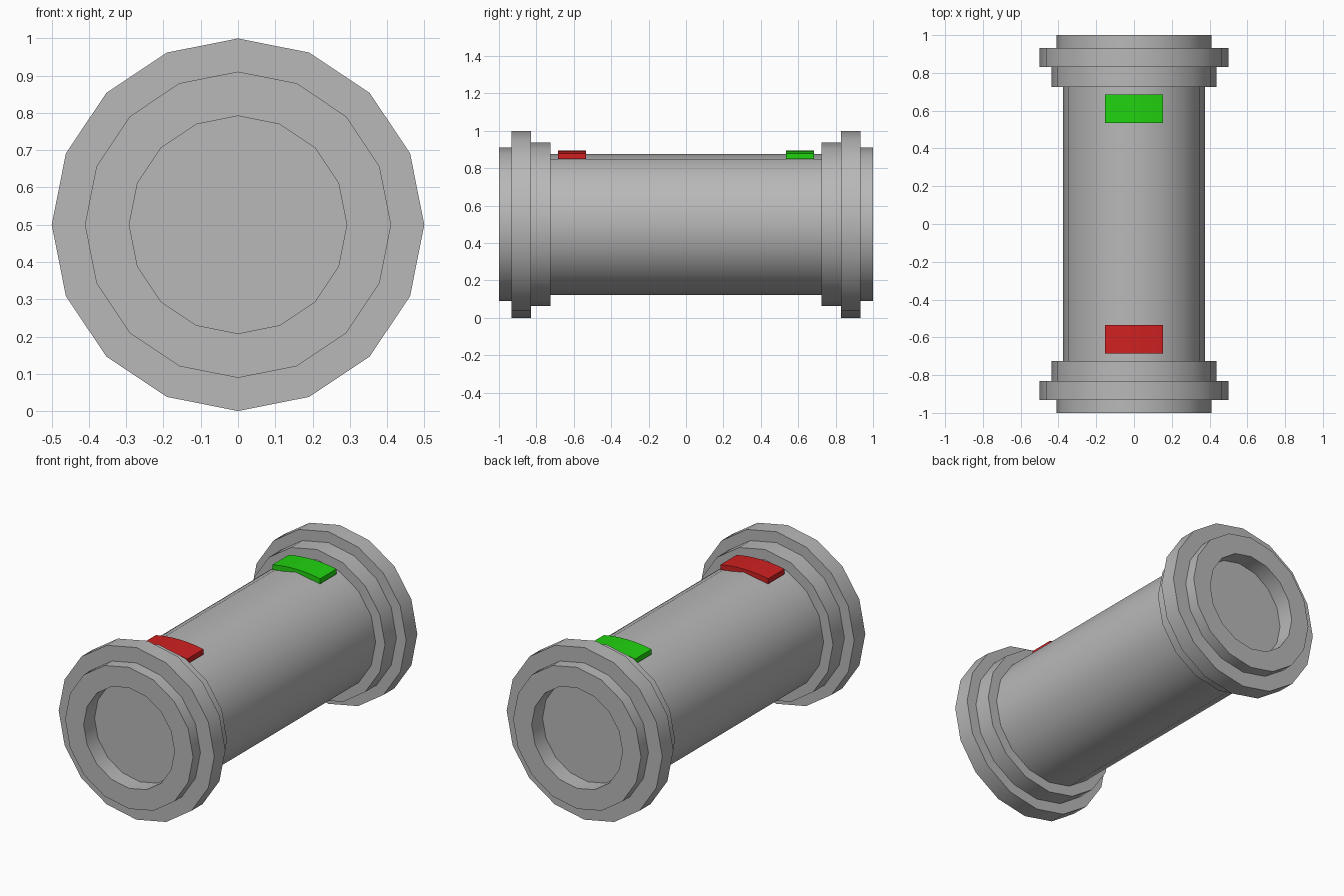
import bpy
import bmesh
from math import sin, cos, pi, radians, sqrt

cube = bpy.data.objects.get("Cube")
if cube:
    bpy.data.objects.remove(cube)

SIDES = 16
CENTRE_Z = 0.5


def material(name, rgb):
    mat = bpy.data.materials.new(name)
    mat.use_nodes = True
    mat.diffuse_color = (*rgb, 1)
    mat.node_tree.nodes["Principled BSDF"].inputs["Base Color"].default_value = (*rgb, 1)
    return mat


grey = material("grey metal", (0.48, 0.48, 0.48))
red = material("red label", (0.63, 0.015, 0.015))
green = material("green label", (0.015, 0.65, 0.005))


def finish(bm, name, mat):
    bmesh.ops.recalc_face_normals(bm, faces=bm.faces)
    mesh = bpy.data.meshes.new(name)
    bm.to_mesh(mesh)
    bm.free()
    mesh.materials.append(mat)
    obj = bpy.data.objects.new(name, mesh)
    bpy.context.collection.objects.link(obj)
    bpy.ops.object.select_all(action='DESELECT')
    obj.select_set(True)
    bpy.context.view_layer.objects.active = obj
    bpy.ops.object.shade_smooth_by_angle(angle=radians(30))
    return obj


def lathe(name, profile, mat, cap_ends=True):
    """Spin (radius, y) points around the long axis."""
    bm = bmesh.new()
    rings = []
    for r, y in profile:
        rings.append([bm.verts.new((r * sin(2 * pi * i / SIDES), y,
                                    CENTRE_Z + r * cos(2 * pi * i / SIDES)))
                      for i in range(SIDES)])
    for a, b in zip(rings, rings[1:]):
        for i in range(SIDES):
            j = (i + 1) % SIDES
            bm.faces.new((a[i], a[j], b[j], b[i]))
    if cap_ends:
        bm.faces.new(rings[0])
        bm.faces.new(rings[-1])
    return finish(bm, name, mat)


def label(name, y, mat):
    """Gently arched plate lying across the top of the tube."""
    half_w, half_l, thick, top, radius, steps = 0.153, 0.075, 0.03, 0.895, 0.79, 6
    bm = bmesh.new()
    sections = []
    for i in range(steps + 1):
        x = half_w * (2 * i / steps - 1)
        z = top - radius + sqrt(radius ** 2 - x ** 2)
        sections.append([bm.verts.new(p) for p in (
            (x, y - half_l, z), (x, y + half_l, z),
            (x, y + half_l, z - thick), (x, y - half_l, z - thick))])
    for a, b in zip(sections, sections[1:]):
        for i in range(4):
            j = (i + 1) % 4
            bm.faces.new((a[i], a[j], b[j], b[i]))
    bm.faces.new(sections[0])
    bm.faces.new(sections[-1])
    return finish(bm, name, mat)


# Main tube
lathe("tube", [(0.377, -0.75), (0.377, 0.75)], grey)

# Stepped end fittings: collar, flange, lip and recessed floor
fitting = [(0.437, 0.725), (0.437, 0.83), (0.5, 0.83), (0.5, 0.932),
           (0.411, 0.932), (0.411, 1.0), (0.292, 1.0), (0.292, 0.9)]
for name, side in (("front_fitting", -1), ("back_fitting", 1)):
    lathe(name, [(r, side * y) for r, y in fitting], grey)

# Coloured end labels
label("front_label", -0.61, red)
label("back_label", 0.61, green)
